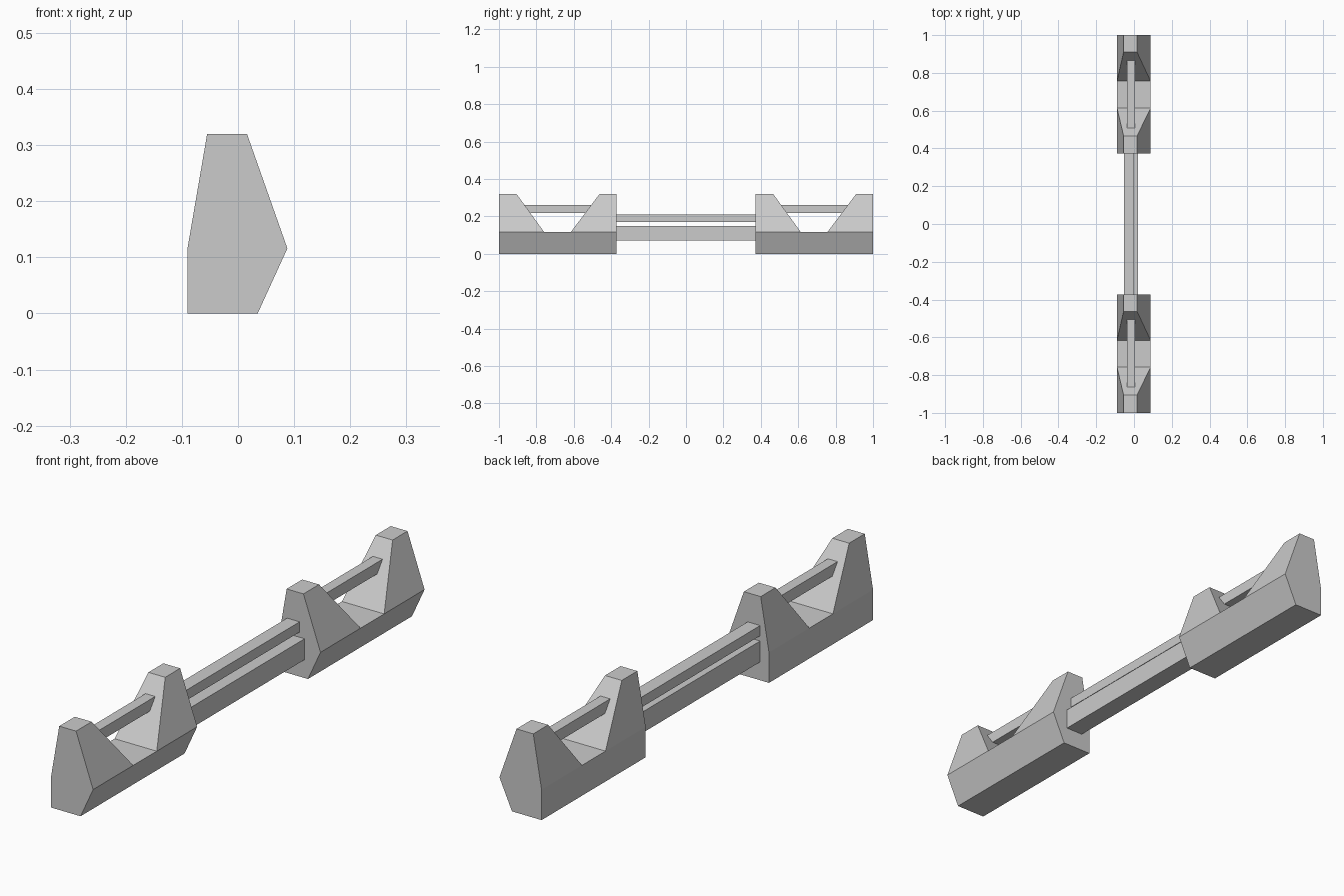
import bpy
import bmesh
import math

if "Cube" in bpy.data.objects:
    bpy.data.objects.remove(bpy.data.objects["Cube"], do_unlink=True)

grey = bpy.data.materials.new("light_grey")
grey.use_nodes = True
colour = (0.6, 0.6, 0.6, 1)
grey.diffuse_color = colour
grey.node_tree.nodes["Principled BSDF"].inputs["Base Color"].default_value = colour

SHOULDER = 0.116
# Cross-section of the end blocks: bottom pair, right shoulder, top pair, left shoulder
SECTION = [(-0.09, 0), (0.035, 0), (0.088, SHOULDER),
           (0.016, 0.32), (-0.055, 0.32), (-0.09, SHOULDER)]


def finish(name, bm):
    bmesh.ops.recalc_face_normals(bm, faces=bm.faces)
    mesh = bpy.data.meshes.new(name)
    bm.to_mesh(mesh)
    bm.free()
    mesh.materials.append(grey)
    obj = bpy.data.objects.new(name, mesh)
    bpy.context.collection.objects.link(obj)
    return obj


def bar(name, x, y, z):
    """Square-cornered bar given by its ranges along each axis."""
    bm = bmesh.new()
    bmesh.ops.create_cube(bm, size=1)
    for v in bm.verts:
        v.co = [r[0] + (c + 0.5) * (r[1] - r[0]) for r, c in zip((x, y, z), v.co)]
    return finish(name, bm)


def notched_block(name, centre):
    """Lofted block whose middle is cut down to the shoulder line by a V-sided notch."""
    bm = bmesh.new()
    # Each ring: y of the lower part and y of the top edge
    stations = [(-0.314, -0.314), (-0.072, -0.22), (0.07, 0.224), (0.314, 0.314)]
    rings = []
    for low, high in stations:
        rings.append([bm.verts.new((x, centre + (high if z > SHOULDER else low), z))
                      for x, z in SECTION])
    n = len(SECTION)
    for k in range(3):
        a, b = rings[k], rings[k + 1]
        sides = (0, 1, 5) if k == 1 else range(n)
        for i in sides:
            j = (i + 1) % n
            bm.faces.new((a[i], a[j], b[j], b[i]))
    # End caps, sloping notch walls and notch floor
    bm.faces.new(rings[0])
    bm.faces.new(rings[3])
    for r in rings[1:3]:
        bm.faces.new(r[2:6])
    bm.faces.new((rings[1][2], rings[1][5], rings[2][5], rings[2][2]))
    # Merge coplanar side panels
    bmesh.ops.recalc_face_normals(bm, faces=bm.faces)
    bmesh.ops.dissolve_limit(bm, angle_limit=math.radians(0.5),
                             verts=bm.verts, edges=bm.edges)
    return finish(name, bm)


# Two end blocks, each with a handle rail bridging its notch
for side, centre in (("front", -0.686), ("back", 0.686)):
    notched_block(side + "_block", centre)
    bar(side + "_rail", (-0.036, 0.005), (centre - 0.2, centre + 0.2), (0.217, 0.261))

# Two bars joining the blocks
bar("upper_bar", (-0.053, 0.0), (-0.38, 0.38), (0.17, 0.209))
bar("lower_bar", (-0.053, 0.021), (-0.38, 0.38), (0.07, 0.15))
